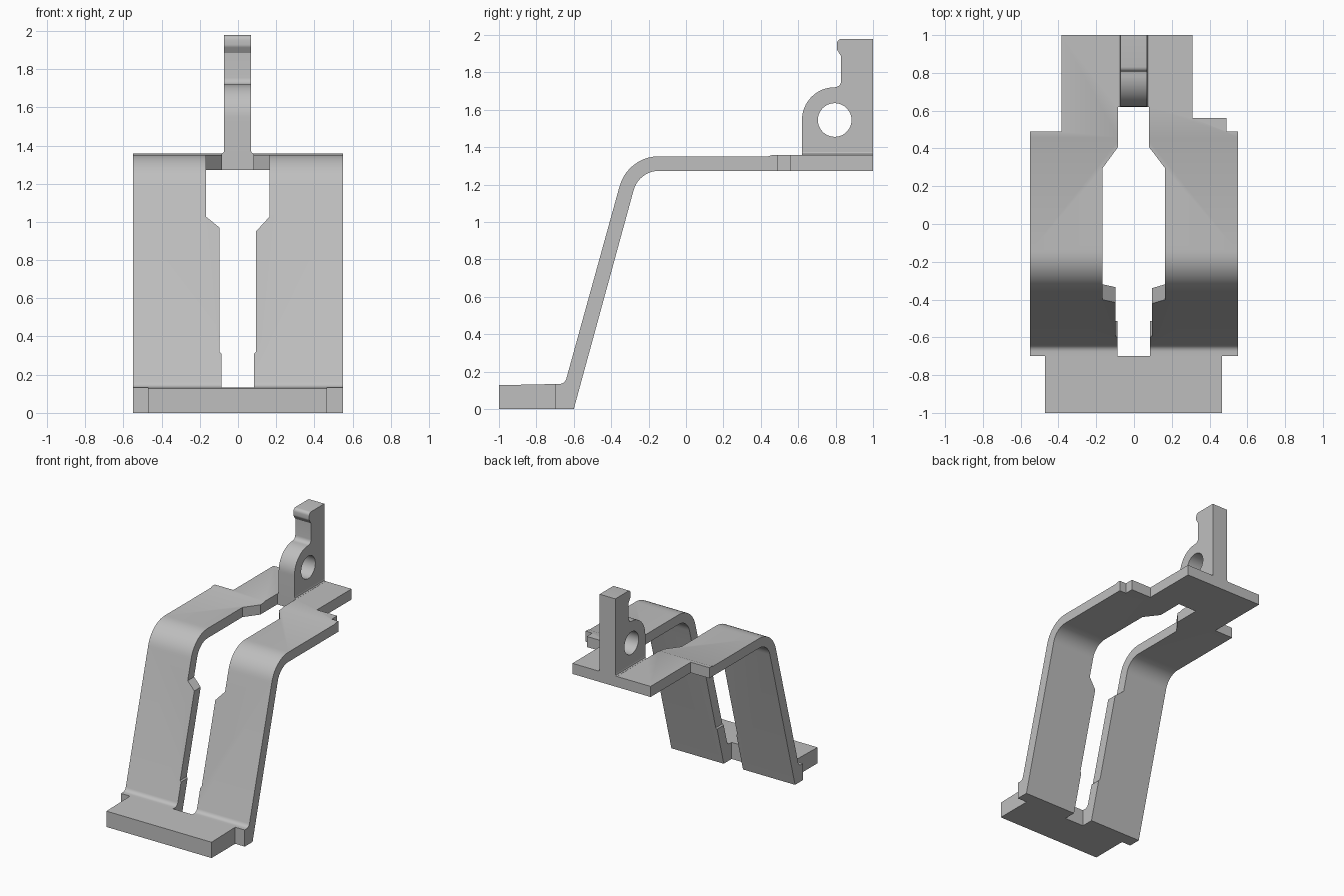
import bpy, bmesh, math

cube = bpy.data.objects.get("Cube")
if cube:
    bpy.data.objects.remove(cube, do_unlink=True)

grey = bpy.data.materials.new("plain grey")
grey.use_nodes = True
colour = (0.52, 0.52, 0.52, 1)
grey.diffuse_color = colour
grey.node_tree.nodes["Principled BSDF"].inputs["Base Color"].default_value = colour


def arc(cy, cz, r, start, end, steps=10):
    angles = [math.radians(start + (end - start) * i / steps) for i in range(steps + 1)]
    return [(cy + r * math.cos(a), cz + r * math.sin(a)) for a in angles]


def prism(name, points, axis, low, high):
    """Extrude a flat outline along one axis."""
    place = {"x": lambda p, d: (d, p[0], p[1]),
             "y": lambda p, d: (p[0], d, p[1]),
             "z": lambda p, d: (p[0], p[1], d)}[axis]
    bm = bmesh.new()
    a = [bm.verts.new(place(p, low)) for p in points]
    b = [bm.verts.new(place(p, high)) for p in points]
    bm.faces.new(a)
    bm.faces.new(b[::-1])
    for i in range(len(a)):
        j = (i + 1) % len(a)
        bm.faces.new((a[i], b[i], b[j], a[j]))
    bmesh.ops.recalc_face_normals(bm, faces=bm.faces)
    mesh = bpy.data.meshes.new(name)
    bm.to_mesh(mesh)
    bm.free()
    obj = bpy.data.objects.new(name, mesh)
    bpy.context.collection.objects.link(obj)
    mesh.materials.append(grey)
    return obj


def activate(obj):
    bpy.ops.object.select_all(action="DESELECT")
    obj.select_set(True)
    bpy.context.view_layer.objects.active = obj


def cut(obj, cutter):
    activate(obj)
    mod = obj.modifiers.new("cut", "BOOLEAN")
    mod.operation = "DIFFERENCE"
    mod.solver = "EXACT"
    mod.object = cutter
    bpy.ops.object.modifier_apply(modifier=mod.name)
    bpy.data.objects.remove(cutter, do_unlink=True)


def box_cut(obj, x0, x1, y0, y1):
    corners = [(x0, y0), (x1, y0), (x1, y1), (x0, y1)]
    cut(obj, prism("corner_cutter", corners, "z", -0.5, 2.5))


# Bent strap: foot, sloping leg and flat shelf as one side profile
tilt = 14.7
inner = arc(-0.145, 1.133, 0.14, 180 - tilt, 90)
outer = arc(-0.145, 1.133, 0.218, 90, 180 - tilt)
foot_fillet = arc(-0.675, 0.17, 0.036, -tilt, -90, 5)
profile = ([(-1, 0), (-0.6, 0)] + inner
           + [(1, 1.273), (1, 1.358), (0.46, 1.358), (0.44, 1.351)]
           + outer + foot_fillet + [(-1, 0.127)])
bracket = prism("bent_bracket", profile, "x", -0.55, 0.55)

# Stepped outer edges of the foot and shelf
box_cut(bracket, -1, -0.47, -2, -0.70)
box_cut(bracket, 0.465, 1, -2, -0.70)
box_cut(bracket, -1, -0.385, 0.49, 2)
box_cut(bracket, 0.49, 1, 0.49, 2)
box_cut(bracket, 0.31, 1, 0.56, 2)

# Central slot: through the leg, then through the shelf
leg_slot = [(-0.087, -0.1), (0.084, -0.1), (0.084, 0.31), (0.094, 0.32),
            (0.094, 0.95), (0.165, 1.027), (0.165, 1.6), (-0.167, 1.6),
            (-0.167, 1.027), (-0.097, 0.97), (-0.097, 0.32), (-0.087, 0.31)]
cut(bracket, prism("leg_slot_cutter", leg_slot, "y", -0.70, 0.1))
shelf_slot = [(-0.167, -0.1), (0.165, -0.1), (0.165, 0.295), (0.08, 0.407),
              (0.08, 0.62), (-0.085, 0.62), (-0.085, 0.407), (-0.167, 0.295)]
cut(bracket, prism("shelf_slot_cutter", shelf_slot, "z", 1, 1.6))

# Upright lug with rounded shoulder, hooked tip and round hole
lug_profile = ([(1, 1.32), (1, 1.978)]
               + arc(0.832, 1.953, 0.025, 90, 180, 5)
               + arc(0.832, 1.928, 0.025, 180, 220, 3)
               + [(0.83, 1.885)]
               + arc(0.795, 1.755, 0.035, 0, -90, 6)
               + arc(0.795, 1.545, 0.175, 90, 180, 16)[1:]
               + [(0.62, 1.32)])
lug = prism("upright_lug", lug_profile, "x", -0.072, 0.068)
cut(lug, prism("hole_cutter", arc(0.795, 1.545, 0.09, 0, 352.5, 47), "x", -0.3, 0.3))

# Small flare where the lug meets the shelf
flare = [(-0.085, 1.35), (0.08, 1.35), (0.08, 1.359), (0.071, 1.364),
         (0.068, 1.374), (-0.072, 1.374), (-0.075, 1.364), (-0.085, 1.359)]
root = prism("lug_root", flare, "y", 0.621, 0.999)

for obj in (bracket, lug, root):
    activate(obj)
    bpy.ops.object.shade_smooth_by_angle(angle=math.radians(25))
